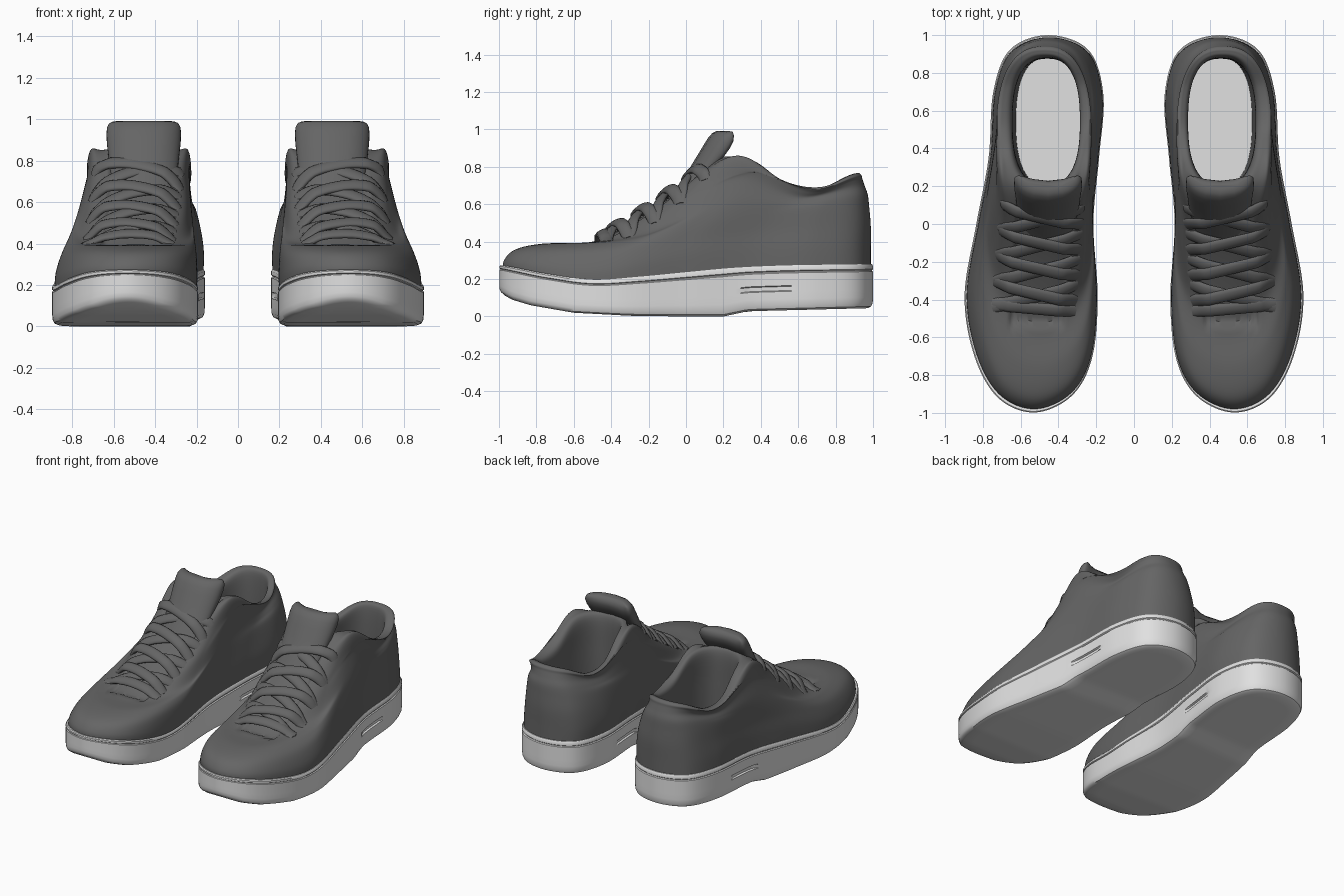
import bpy, bmesh, math
from mathutils import Vector
from mathutils.bvhtree import BVHTree

if "Cube" in bpy.data.objects:
    bpy.data.objects.remove(bpy.data.objects["Cube"])

SUB = 12            # samples between outline points
STEPS = 6           # samples between key rings


def material(name, v):
    m = bpy.data.materials.new(name)
    m.diffuse_color = (v, v, v, 1)
    m.use_nodes = True
    m.node_tree.nodes["Principled BSDF"].inputs["Base Color"].default_value = m.diffuse_color
    return m


DARK = material("charcoal", 0.13)
LIGHT = material("light_grey", 0.75)


def cr(a, b, c, d, t):
    """Catmull-Rom between b and c."""
    return 0.5 * (2 * b + (c - a) * t + (2 * a - 5 * b + 4 * c - d) * t * t
                  + (3 * b - a - 3 * c + d) * t ** 3)


def lerp_table(tab, v):
    for (a, p), (b, q) in zip(tab, tab[1:]):
        if v <= b:
            return p + (q - p) * max(0, (v - a) / (b - a))
    return tab[-1][1]


def stations(z, s):
    """Smooth value along evenly spaced stations, s in 0..1."""
    f = min(max(s, 0), 1) * (len(z) - 1)
    i = min(int(f), len(z) - 2)
    g = lambda k: z[min(max(k, 0), len(z) - 1)]
    return cr(g(i - 1), g(i), g(i + 1), g(i + 2), f - i)


def clamp(v):
    v = min(max(v, 0), 1)
    return v * v * (3 - 2 * v)


def add_part(name, verts, faces, mats, light_from=None, angle=40):
    me = bpy.data.meshes.new(name)
    me.from_pydata([tuple(v) for v in verts], [], faces)
    for m in mats:
        me.materials.append(m)
    if light_from is not None:
        for p in me.polygons:
            p.material_index = 1 if p.index >= light_from else 0
    bm = bmesh.new()
    bm.from_mesh(me)
    bmesh.ops.recalc_face_normals(bm, faces=bm.faces)
    bm.to_mesh(me)
    bm.free()
    ob = bpy.data.objects.new(name, me)
    bpy.context.collection.objects.link(ob)
    mod = ob.modifiers.new("other_foot", 'MIRROR')
    mod.use_mirror_merge = False
    bpy.ops.object.select_all(action='DESELECT')
    ob.select_set(True)
    bpy.context.view_layer.objects.active = ob
    bpy.ops.object.shade_smooth_by_angle(angle=math.radians(angle))
    return ob


def bridge(rings, n):
    return [(r * n + i, r * n + (i + 1) % n, (r + 1) * n + (i + 1) % n, (r + 1) * n + i)
            for r in range(rings - 1) for i in range(n)]


def ladder(start, n):
    """Fill a left/right loop with cross strips."""
    return [tuple(start + k for k in dict.fromkeys((i, i + 1, n - i - 1, (n - i) % n)))
            for i in range(n // 2)]


# Foot outline, toe round the outer side to heel and back
foot_pts = [Vector(p) for p in (
    (.53, -.998), (.72, -.92), (.845, -.70), (.897, -.38), (.835, 0), (.77, .35), (.745, .70), (.655, .925),
    (.45, 1.0), (.24, .92), (.162, .68), (.185, .35), (.215, 0), (.192, -.40), (.225, -.72), (.335, -.915))]
K = len(foot_pts)
foot = [cr(*(foot_pts[(i + k) % K] for k in (-1, 0, 1, 2)), j / SUB)
        for i in range(K) for j in range(SUB)]
N = len(foot)
normals = []
for i in range(N):
    t = (foot[(i + 1) % N] - foot[i - 1]).normalized()
    normals.append(Vector((t.y, -t.x)))

# Sole: outline swept through a moulded side profile, with a slot in each side of the heel
bottom = [(-1, .13), (-.93, .09), (-.83, .06), (-.6, .02), (-.3, .004), (0, 0), (.2, 0), (.33, .028), (1, .045)]
top = [.275, .23, .197, .213, .237, .26, .272, .277, .28]
profile = [(.10, 0), (.03, 0), (.01, .04), (.002, .12), (0, .25), (0, .42), (0, .44), (0, .53), (0, .55),
           (0, .83), (.006, .85), (.006, .865), (0, .885), (0, .96), (.006, 1), (.06, 1)]
verts = []
for inset, f in profile:
    for p, nrm in zip(foot, normals):
        slot = .012 * clamp((.13 - abs(p.y - .43)) / .03) if .43 < f < .54 else 0
        q = p - nrm * (inset + slot)
        zb, zt = lerp_table(bottom, q.y), stations(top, (q.y + 1) / 2)
        verts.append((q.x, q.y, zb + (zt - zb) * f))
R = len(profile)
add_part("soles", verts, bridge(R, N) + ladder(0, N) + ladder((R - 1) * N, N), [LIGHT])

# Upper: key rings (front y, back y, inner x, outer x, oval blend, five heights front to back)
rings = [
    (-.98, .988, .172, .885, 0, (.235, .165, .205, .24, .25)),
    (-.975, .988, .170, .878, 0, (.30, .25, .32, .36, .36)),
    (-.91, .988, .177, .85, .1, (.36, .34, .42, .46, .48)),
    (-.76, .98, .19, .815, .3, (.39, .40, .52, .56, .58)),
    (-.55, .972, .207, .778, .5, (.395, .46, .62, .60, .65)),
    (-.39, .955, .224, .74, .7, (.465, .58, .73, .635, .70)),
    (-.17, .943, .229, .732, .85, (.60, .71, .77, .66, .735)),
    (.03, .937, .226, .728, 1, (.75, .85, .735, .682, .757)),
    (.15, .915, .25, .70, 1, (.85, .84, .72, .692, .767)),
    (.20, .885, .285, .65, 1, (.82, .80, .68, .665, .735)),
    (.205, .875, .28, .64, 1, (.60, .60, .55, .52, .55)),
    (.20, .88, .275, .625, 1, (.30, .30, .30, .30, .30))]


def ring_points(yf, yb, xl, xr, blend, zs):
    out = []
    for i, p in enumerate(foot):
        a = 2 * math.pi * i / N
        pw = lambda v: math.copysign(abs(v) ** .8, v)
        u = (p.x - .165) / .73 * (1 - blend) + (.5 + .5 * pw(math.sin(a))) * blend
        s = (p.y + 1) / 2 * (1 - blend) + (.5 - .5 * pw(math.cos(a))) * blend
        out.append(Vector((xl + (xr - xl) * u, yf + (yb - yf) * s, stations(zs, s))))
    return out


keys = [ring_points(*r) for r in rings]
key = lambda k: keys[min(max(k, 0), len(keys) - 1)]
verts = []
for k in range(len(keys) - 1):
    for j in range(STEPS):
        verts += [cr(key(k - 1)[i], key(k)[i], key(k + 1)[i], key(k + 2)[i], j / STEPS) for i in range(N)]
verts += keys[-1]
R = len(verts) // N
faces = bridge(R, N) + ladder(0, N)
body = BVHTree.FromPolygons(verts, faces)
throat_x = lambda y: .472 - .086 * y

# Sunken throat between the lace panels
for v in verts[:N * 8 * STEPS]:
    if -.56 < v.y < .3:
        half = .155 + .02 * (v.y + .5)
        v.z -= .024 * clamp((half - abs(v.x - throat_x(v.y))) / .03) * clamp((v.y + .55) / .04)
n_dark = len(faces)
add_part("uppers_with_insole", verts, faces + ladder((R - 1) * N, N), [DARK, LIGHT], n_dark)

# Tongue: padded slab rolled back at the top (y, z, half thickness, half width)
spine = [(-.08, .62, .02, .15), (.01, .72, .03, .16), (.085, .815, .045, .17), (.135, .88, .054, .178),
         (.165, .925, .056, .18), (.185, .957, .05, .178), (.194, .977, .036, .168), (.198, .988, .012, .15)]
M = 32
verts = []
for k, (y, z, th, hw) in enumerate(spine):
    a, b = spine[max(k - 1, 0)], spine[min(k + 1, len(spine) - 1)]
    t = Vector((b[0] - a[0], b[1] - a[1])).normalized()
    for i in range(M):
        c, s = math.cos(2 * math.pi * i / M), math.sin(2 * math.pi * i / M)
        u = math.copysign(abs(c) ** .5, c)
        w = math.copysign(abs(s) ** .8, s) * th
        verts.append((.455 + u * hw, y - t.y * w + .05 * u * u, z + t.x * w))
R = len(spine)
faces = bridge(R, M) + [tuple(range(M)), tuple(range((R - 1) * M, R * M))]
add_part("tongues", verts, faces, [DARK], angle=60)


# Laces: flat oval bands laid over the upper
def lace(name, y0, y1, side, lift):
    seg, m = 24, 12
    pts, nrm, out = [], [], []
    for k in range(seg + 1):
        t = k / seg
        y = y0 + (y1 - y0) * t
        x = throat_x(y) + .02 + side * .22 * (2 * t - 1)
        hit, n, _, _ = body.ray_cast(Vector((x, y, 2)), Vector((0, 0, -1)))
        n = n if n.z > 0 else -n
        up = -.012 + (.02 + lift) * min(1, 5 * min(t, 1 - t))
        pts.append(hit + n * up)
        nrm.append(n)
    for k, p in enumerate(pts):
        t = (pts[min(k + 1, seg)] - pts[max(k - 1, 0)]).normalized()
        w = t.cross(nrm[k]).normalized()
        n = w.cross(t)
        for i in range(m):
            a = 2 * math.pi * i / m
            out.append(p + w * .036 * math.cos(a) + n * .017 * math.sin(a))
    caps = [tuple(range(m)), tuple(range(seg * m, (seg + 1) * m))]
    add_part(name, out, bridge(seg + 1, m) + caps, [DARK], angle=60)


rows = [-.46, -.325, -.19, -.055, .08]
lace("lace_bar", rows[0], rows[0] + .04, 1, .006)
for k, (a, b) in enumerate(zip(rows, rows[1:])):
    lace(f"lace_under_{k + 1}", a + .02, b, -1, .0)
    lace(f"lace_over_{k + 1}", a + .05, b + .02, 1, .016)
